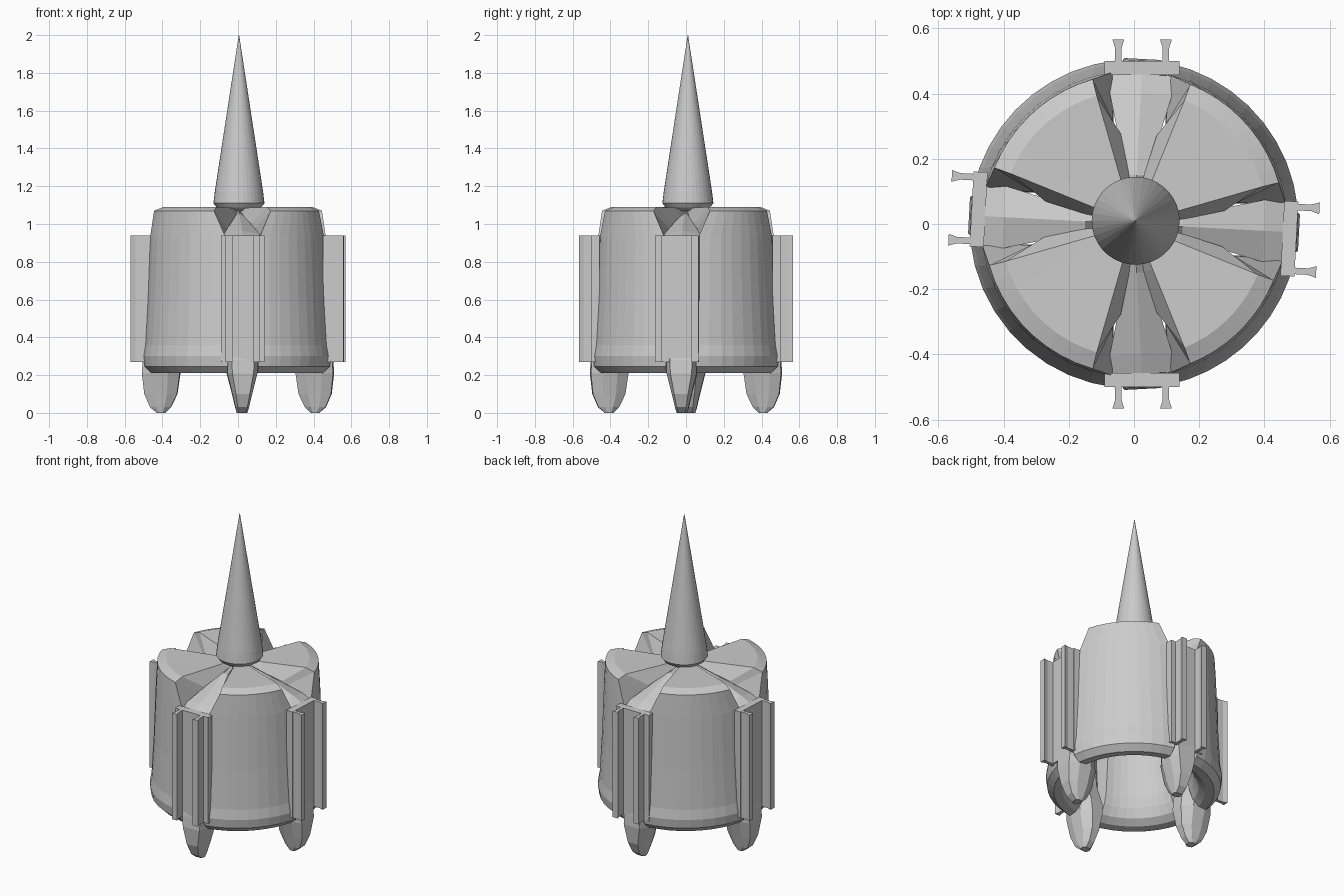
import bpy, bmesh, math
from mathutils import Matrix, Vector

if "Cube" in bpy.data.objects:
    bpy.data.objects.remove(bpy.data.objects["Cube"])

grey = bpy.data.materials.new("plain grey")
grey.diffuse_color = (0.6, 0.6, 0.6, 1)
grey.use_nodes = True
grey.node_tree.nodes["Principled BSDF"].inputs["Base Color"].default_value = grey.diffuse_color

SPOKES = [-3, 87, 177, 273]          # directions of the four grooves


def loft(name, rings, matrix=Matrix(), cap=True):
    """Skin a row of closed rings and close both ends."""
    bm = bmesh.new()
    rows = [[bm.verts.new(matrix @ Vector(p)) for p in ring] for ring in rings]
    n = len(rows[0])
    for a, b in zip(rows, rows[1:]):
        for i in range(n):
            j = (i + 1) % n
            bm.faces.new((a[i], a[j], b[j], b[i]))
    if cap:
        bm.faces.new(rows[0])
        bm.faces.new(rows[-1])
    bmesh.ops.recalc_face_normals(bm, faces=bm.faces)
    mesh = bpy.data.meshes.new(name)
    bm.to_mesh(mesh)
    bm.free()
    mesh.materials.append(grey)
    obj = bpy.data.objects.new(name, mesh)
    bpy.context.collection.objects.link(obj)
    return obj


# Petal shells: (radius, height, half gap to the groove centre)
OUTER = [(.05, 1.085, .018), (.15, 1.086, .05), (.41, 1.09, .135), (.462, 1.07, .15),
         (.470, .93, .09), (.482, .6, .085), (.495, .36, .08), (.505, .30, .08),
         (.497, .245, .08), (.46, .21, .08)]
INNER = [(.05, 1.06, .008), (.15, 1.04, .022), (.28, 1.0, .055), (.30, .97, .07),
         (.31, .92, .08), (.315, .6, .08), (.33, .36, .08), (.345, .30, .08),
         (.37, .245, .08), (.41, .215, .08)]
STEPS = 9


def petal(a0, a1):
    rings = []
    for s in range(STEPS + 1):
        ring = []
        for r, z, gap in OUTER + INNER[::-1]:
            off = math.asin(gap / r)
            a = (a0 + off) + (a1 - a0 - 2 * off) * s / STEPS
            ring.append((r * math.cos(a), r * math.sin(a), z))
        rings.append(ring)
    obj = loft("petal_shell", rings, cap=False)
    # end walls as strips between the outer and inner outlines
    bm = bmesh.new()
    bm.from_mesh(obj.data)
    bm.verts.ensure_lookup_table()
    n = len(OUTER) * 2
    for base in (0, STEPS * n):
        for i in range(len(OUTER) - 1):
            bm.faces.new([bm.verts[base + k] for k in (i, i + 1, n - 2 - i, n - 1 - i)])
    bmesh.ops.recalc_face_normals(bm, faces=bm.faces)
    bm.to_mesh(obj.data)
    bm.free()


for i, a in enumerate(SPOKES):
    b = SPOKES[i + 1] if i < 3 else SPOKES[0] + 360
    petal(math.radians(a), math.radians(b))

# Legs: height, inner radius, outer radius, half width
LEG = [(0, .385, .43, .028), (.03, .355, .465, .036), (.10, .322, .495, .052),
       (.21, .307, .507, .08), (.28, .312, .502, .085), (.42, .36, .475, .085),
       (.93, .41, .455, .085)]
# Groove roofs: radius, ridge height, half width
ROOF = [(.03, 1.08, .012), (.15, 1.055, .032), (.40, .965, .096), (.46, .94, .1)]

for i, a in enumerate(SPOKES):
    turn = Matrix.Rotation(math.radians(a), 4, 'Z')
    rings = []
    for z, r0, r1, w in LEG:
        d = (r1 - r0) * .3
        half = [(r0, w * .5), (r0 + d, w), (r1 - d, w), (r1, w * .7)]
        rings.append([(r, t, z) for r, t in half] + [(r, -t, z) for r, t in half[::-1]])
    loft("leg", rings, turn)
    loft("groove_roof", [[(r, -w, z - .02), (r, 0, z), (r, w, z - .02),
                          (r, w, z - .05), (r, -w, z - .05)] for r, z, w in ROOF], turn)

    # Mounting plate with two flared rails
    sideways = i % 2 == 0
    if sideways:
        place = turn @ Matrix.Translation((0, -.02, 0))
    else:                            # front and back plates stay square to the axes
        place = (Matrix.Translation((.025, 0, 0))
                 @ Matrix.Rotation(math.radians(90 if i == 1 else 270), 4, 'Z'))
    plate = [(.457, -.115), (.50, -.115), (.50, .115), (.457, .115)]
    loft("mount_plate", [[(r, t, z) for r, t in plate] for z in (.27, .94)], place)
    c = .098 if sideways else .073
    for side in (-1, 1):
        rail = [(.495, -.01), (.54, -.01), (.566, -.018), (.566, .018), (.54, .01), (.495, .01)]
        loft("mount_rail", [[(r, t + side * c, z) for r, t in rail] for z in (.27, .94)], place)

# Central spike
N = 36
loft("spike", [[(.005 + r * math.cos(2 * math.pi * k / N), .01 + r * math.sin(2 * math.pi * k / N), z)
                for k in range(N)]
               for r, z in ((.09, 1.07), (.118, 1.088), (.135, 1.11), (.128, 1.17), (.001, 2.0))])
